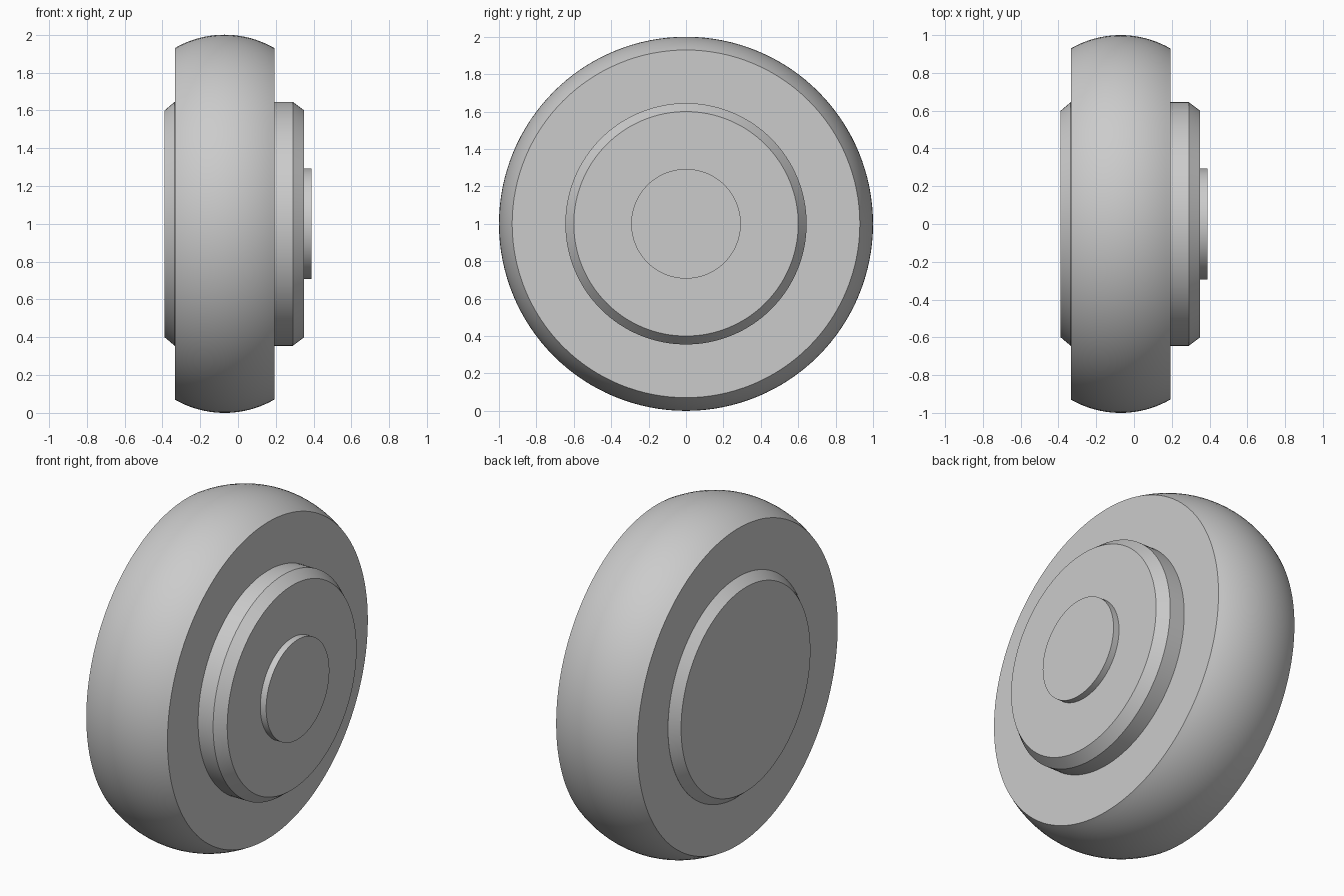
import bpy
import bmesh
from math import radians, sin, cos, pi
from mathutils import Vector

cube = bpy.data.objects.get("Cube")
if cube:
    bpy.data.objects.remove(cube)

SEGMENTS = 128
AXLE = Vector((0, 0, 1))

grey = bpy.data.materials.new("plain grey")
grey.use_nodes = True
colour = (0.6, 0.6, 0.6, 1)
grey.diffuse_color = colour
grey.node_tree.nodes["Principled BSDF"].inputs["Base Color"].default_value = colour


def lathe(name, profile):
    """Turn (x, radius) points about the axle; ends on the axle close the part."""
    bm = bmesh.new()
    verts = [bm.verts.new((x, 0, 1 + r)) for x, r in profile]
    edges = [bm.edges.new(pair) for pair in zip(verts, verts[1:])]
    bmesh.ops.spin(bm, geom=verts + edges, cent=AXLE, axis=(1, 0, 0),
                   angle=2 * pi, steps=SEGMENTS)
    bmesh.ops.remove_doubles(bm, verts=bm.verts, dist=0.0001)
    bmesh.ops.recalc_face_normals(bm, faces=bm.faces)
    mesh = bpy.data.meshes.new(name)
    bm.to_mesh(mesh)
    bm.free()
    obj = bpy.data.objects.new(name, mesh)
    bpy.context.collection.objects.link(obj)
    mesh.materials.append(grey)
    bpy.ops.object.select_all(action='DESELECT')
    obj.select_set(True)
    bpy.context.view_layer.objects.active = obj
    bpy.ops.object.shade_smooth_by_angle(angle=radians(20))
    return obj


# Tyre with a rounded tread and flat side walls
MIDDLE, ROUND = -0.071, 0.527
tread = [(MIDDLE + ROUND * sin(radians(a)), 1 - ROUND + ROUND * cos(radians(a)))
         for a in range(-30, 31, 3)]
lathe("tyre", [(tread[0][0], 0)] + tread + [(tread[-1][0], 0)])

# Chamfered hub standing proud of both side walls
lathe("hub", [(-0.388, 0), (-0.388, 0.6), (-0.335, 0.645),
              (0.29, 0.645), (0.35, 0.6), (0.35, 0)])

# Flat axle cap on the outer side
lathe("axle_cap", [(0.3, 0), (0.3, 0.293), (0.388, 0.293), (0.388, 0)])
